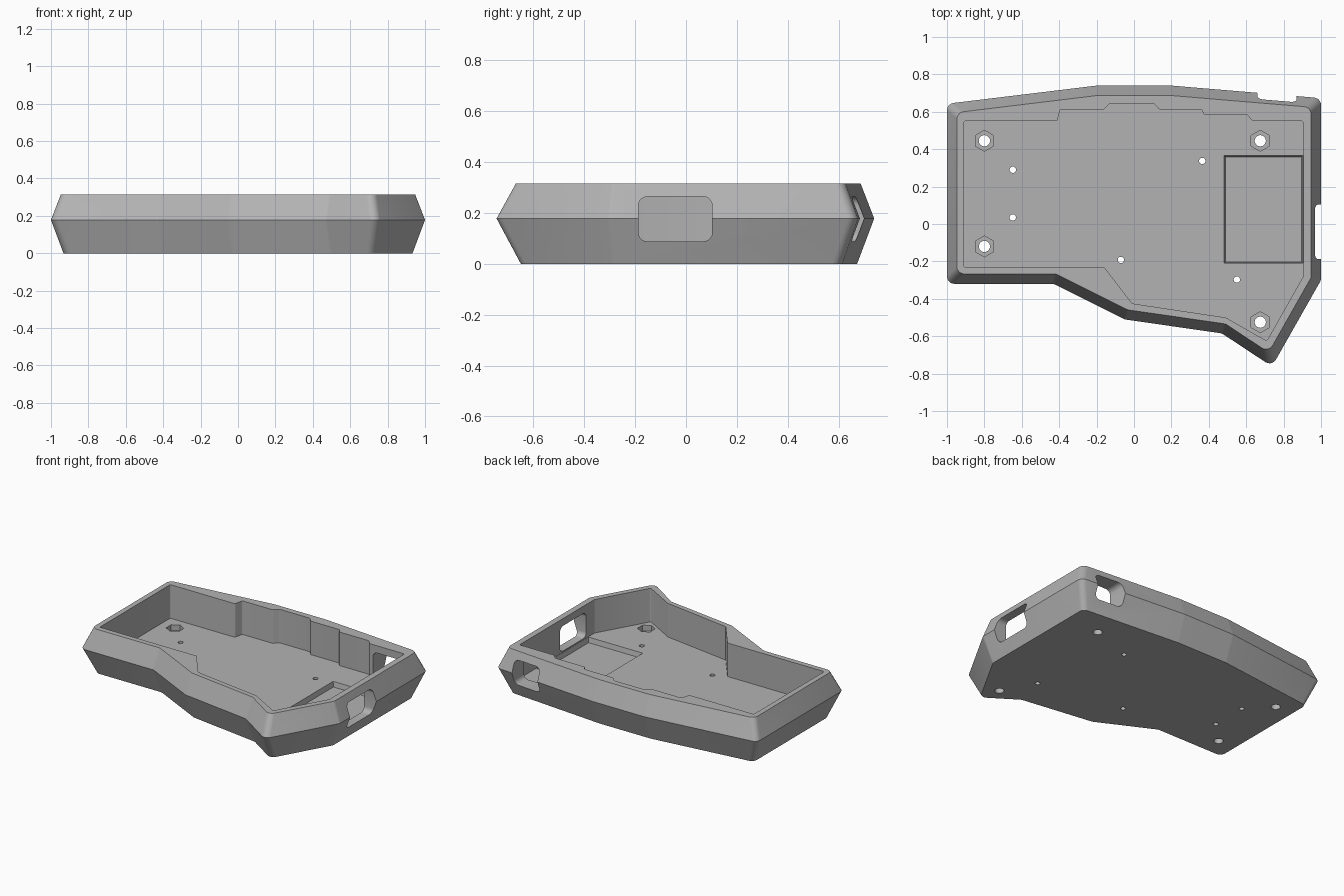
import bpy
import bmesh
from math import sin, cos, tan, pi
from mathutils import Vector, Matrix

cube = bpy.data.objects.get("Cube")
if cube:
    bpy.data.objects.remove(cube, do_unlink=True)

grey = bpy.data.materials.new("plain grey")
grey.use_nodes = True
grey.diffuse_color = (0.45, 0.45, 0.45, 1)
grey.node_tree.nodes["Principled BSDF"].inputs["Base Color"].default_value = (0.45, 0.45, 0.45, 1)


def inset(points, d):
    """Move every side of an anticlockwise outline inwards by d."""
    result = []
    for i, p in enumerate(points):
        a = (p - points[i - 1]).normalized()
        b = (points[(i + 1) % len(points)] - p).normalized()
        na, nb = Vector((-a.y, a.x)), Vector((-b.y, b.x))
        result.append(p + (na + nb) * d / (1 + na.dot(nb)))
    return result


def rounded(points, radius, steps=5):
    """Replace each corner with an arc."""
    result = []
    for i, p in enumerate(points):
        a = (points[i - 1] - p).normalized()
        b = (points[(i + 1) % len(points)] - p).normalized()
        turn = pi - a.angle(b)
        mid = p + (a + b).normalized() * radius / cos(turn / 2)
        start = p + a * radius * tan(turn / 2) - mid
        side = 1 if (-a).x * b.y - (-a).y * b.x > 0 else -1
        for k in range(steps + 1):
            result.append(mid + Matrix.Rotation(side * turn * k / steps, 2) @ start)
    return result


def loft(name, layers):
    """Solid through a stack of (outline, height) layers."""
    bm = bmesh.new()
    rings = [[bm.verts.new((p.x, p.y, z)) for p in pts] for pts, z in layers]
    for low, high in zip(rings, rings[1:]):
        for i in range(len(low)):
            bm.faces.new((low[i - 1], low[i], high[i], high[i - 1]))
    bm.faces.new(rings[0][::-1])
    bm.faces.new(rings[-1])
    bmesh.ops.recalc_face_normals(bm, faces=bm.faces)
    mesh = bpy.data.meshes.new(name)
    bm.to_mesh(mesh)
    bm.free()
    obj = bpy.data.objects.new(name, mesh)
    bpy.context.collection.objects.link(obj)
    mesh.materials.append(grey)
    return obj


def outline(pairs):
    return [Vector(p) for p in pairs]


def ring(x, y, r, sides):
    return [Vector((x + r * cos(pi / 2 + 2 * pi * k / sides),
                    y + r * sin(pi / 2 + 2 * pi * k / sides))) for k in range(sides)]


def box(x0, x1, y0, y1):
    return outline([(x0, y0), (x1, y0), (x1, y1), (x0, y1)])


def cut(cutter):
    cutter.hide_render = True
    mod = case.modifiers.new("cut", 'BOOLEAN')
    mod.operation = 'DIFFERENCE'
    mod.solver = 'EXACT'
    mod.object = cutter
    bpy.context.view_layer.objects.active = case
    bpy.ops.object.modifier_apply(modifier=mod.name)
    bpy.data.objects.remove(cutter, do_unlink=True)


HEIGHT, WAIST, FLOOR = 0.315, 0.178, 0.08

# Outer shell, widest at the waist
shell = outline([(-1, -0.32), (-0.43, -0.32), (-0.05, -0.51), (0.47, -0.585),
                 (0.738, -0.762), (1, -0.3), (1, 0.673), (0.2, 0.74), (-0.2, 0.74), (-1, 0.643)])
case = loft("case_shell", [(rounded(inset(shell, 0.067), 0.04), 0),
                           (rounded(shell, 0.04), WAIST),
                           (rounded(inset(shell, 0.053), 0.04), HEIGHT)])

# Inner cavity with a stepped back wall
cavity = outline([(-0.91, -0.23), (-0.16, -0.23), (-0.01, -0.425), (0.49, -0.5),
                  (0.71, -0.625), (0.905, -0.28), (0.905, 0.55), (0.635, 0.55),
                  (0.605, 0.583), (0.375, 0.583), (0.36, 0.613), (0.135, 0.613),
                  (0.105, 0.645), (-0.13, 0.645), (-0.16, 0.613), (-0.395, 0.613),
                  (-0.41, 0.55), (-0.91, 0.55)])
cut(loft("cavity", [(rounded(cavity, 0.01, 3), FLOOR), (rounded(cavity, 0.01, 3), 0.5)]))

# Shallow rectangular pocket in the floor
pocket = box(0.48, 0.904, -0.21, 0.367)
cut(loft("pocket", [(inset(pocket, 0.008), 0.045), (pocket, FLOOR + 0.005)]))

# Screw holes with hexagonal nut recesses
for x, y in [(-0.8, 0.445), (0.675, 0.445), (-0.8, -0.12), (0.675, -0.525)]:
    cut(loft("nut_recess", [(ring(x, y, 0.056, 6), 0.04), (ring(x, y, 0.056, 6), 0.12)]))
    cut(loft("screw_hole", [(ring(x, y, 0.03, 24), -0.1), (ring(x, y, 0.03, 24), 0.12)]))

# Small peg holes
for x, y in [(-0.648, 0.29), (-0.648, 0.035), (0.365, 0.337), (-0.07, -0.192), (0.55, -0.297)]:
    cut(loft("peg_hole", [(ring(x, y, 0.017, 20), -0.1), (ring(x, y, 0.017, 20), 0.12)]))

# Rounded port openings in the left and back walls
side = loft("side_port", [(rounded(box(-0.187, 0.103, 0.088, 0.264), 0.035), 0.85),
                          (rounded(box(-0.187, 0.103, 0.088, 0.264), 0.035), 1.1)])
side.data.transform(Matrix(((0, 0, 1, 0), (1, 0, 0, 0), (0, 1, 0, 0), (0, 0, 0, 1))))
cut(side)
back = loft("back_port", [(rounded(box(0.66, 0.87, 0.088, 0.264), 0.035), 0.5),
                          (rounded(box(0.66, 0.87, 0.088, 0.264), 0.035), 0.85)])
back.data.transform(Matrix(((1, 0, 0, 0), (0, 0, 1, 0), (0, 1, 0, 0), (0, 0, 0, 1))))
back.data.flip_normals()
cut(back)

# Smooth the rounded corners, keep the hard edges
bpy.ops.object.select_all(action='DESELECT')
case.select_set(True)
bpy.context.view_layer.objects.active = case
bpy.ops.object.shade_smooth_by_angle(angle=0.45)
